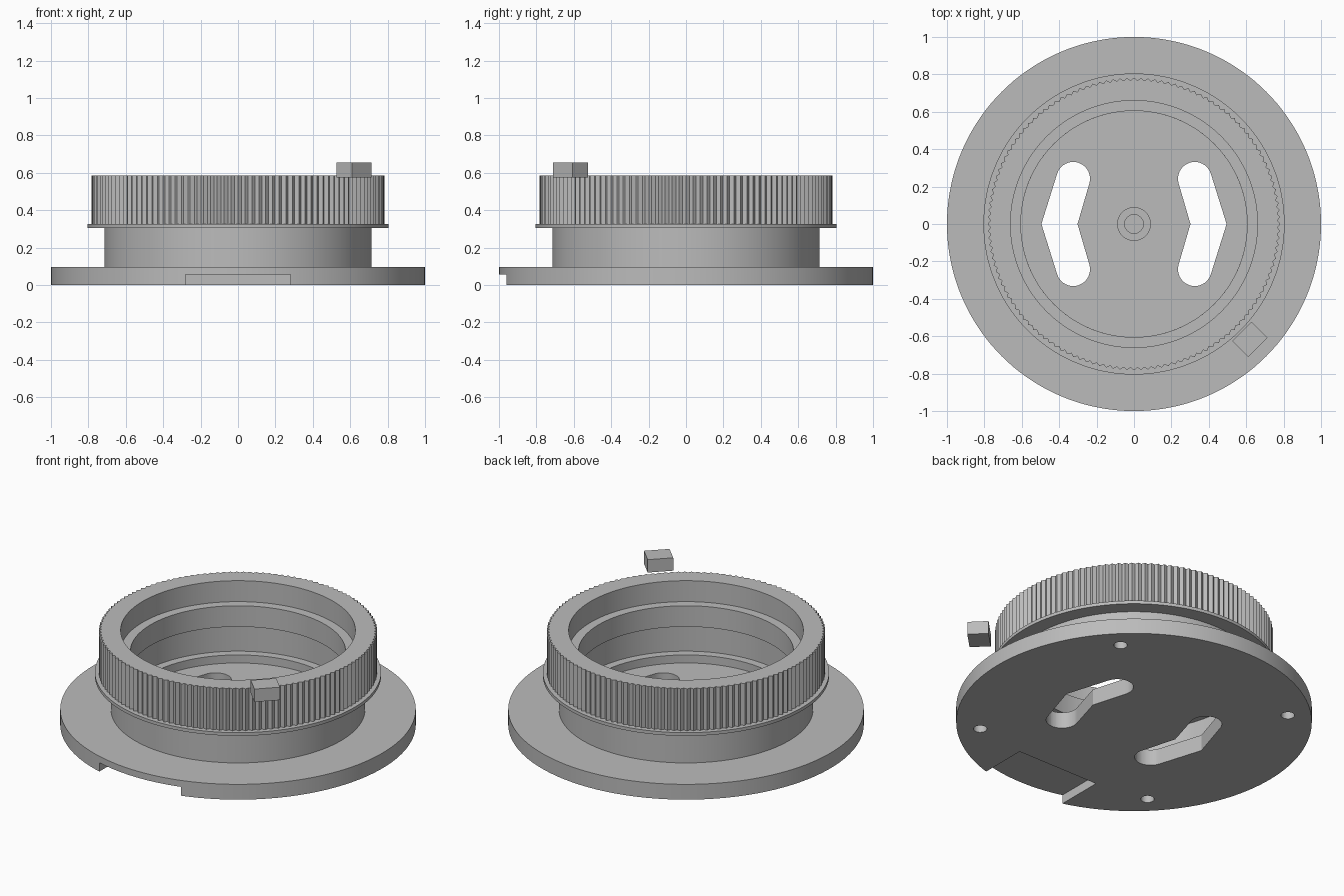
import bpy, bmesh, math
from mathutils import Vector

if "Cube" in bpy.data.objects:
    bpy.data.objects.remove(bpy.data.objects["Cube"], do_unlink=True)

TAU = 2 * math.pi
grey = bpy.data.materials.new("plain grey")
grey.use_nodes = True
colour = (0.5, 0.5, 0.5, 1)
grey.diffuse_color = colour
grey.node_tree.nodes["Principled BSDF"].inputs["Base Color"].default_value = colour


def finish(name, bm, helper=False):
    bmesh.ops.recalc_face_normals(bm, faces=bm.faces)
    mesh = bpy.data.meshes.new(name)
    bm.to_mesh(mesh)
    bm.free()
    mesh.materials.append(grey)
    obj = bpy.data.objects.new(name, mesh)
    bpy.context.collection.objects.link(obj)
    obj.hide_render = helper
    return obj


def lathe(name, profile, steps, closed, tooth=None):
    """Spin (radius, height) points; tooth marks points whose radius drops on odd steps."""
    bm = bmesh.new()
    rows = []
    for i, (r, z) in enumerate(profile):
        if r == 0:
            rows.append([bm.verts.new((0, 0, z))] * steps)
            continue
        row = []
        for s in range(steps):
            rad = r - 0.014 * (s % 2) if tooth and i in tooth else r
            a = TAU * s / steps
            row.append(bm.verts.new((rad * math.cos(a), rad * math.sin(a), z)))
        rows.append(row)
    pairs = list(zip(rows, rows[1:])) + ([(rows[-1], rows[0])] if closed else [])
    for a, b in pairs:
        for s in range(steps):
            t = (s + 1) % steps
            quad = list(dict.fromkeys((a[s], a[t], b[t], b[s])))
            bm.faces.new(quad)
    return finish(name, bm)


def prism(name, outline, z0, z1, helper=False):
    bm = bmesh.new()
    face = bm.faces.new([bm.verts.new((x, y, z0)) for x, y in outline])
    top = bmesh.ops.extrude_face_region(bm, geom=[face])
    verts = [v for v in top["geom"] if isinstance(v, bmesh.types.BMVert)]
    bmesh.ops.translate(bm, verts=verts, vec=(0, 0, z1 - z0))
    return finish(name, bm, helper)


def circle(x, y, r, n=32):
    return [(x + r * math.cos(TAU * i / n), y + r * math.sin(TAU * i / n)) for i in range(n)]


def slot_outline(side):
    """Bent slot with round ends, its elbow pointing outwards."""
    end, r, tilt = Vector((0.325, 0.242)), 0.09, math.atan2(0.08, 0.242)
    arc = [-tilt * -1 + math.pi * i / 16 for i in range(17)]
    upper = [(end.x + r * math.cos(a), end.y + r * math.sin(a)) for a in arc]
    lower = [(x, -y) for x, y in reversed(upper)]
    pts = [(0.495, 0)] + upper + [(0.302, 0)] + lower
    return [(side * x, y) for x, y in pts]


# Base: flange plate, cup wall with an inner ledge, and a low centre boss
base = lathe("base_cup", [
    (0, 0), (1, 0), (1, 0.095), (0.715, 0.095), (0.715, 0.31), (0.655, 0.31),
    (0.655, 0.15), (0.605, 0.15), (0.605, 0.1), (0.09, 0.1), (0.09, 0.14),
    (0.05, 0.14), (0.05, 0.1), (0, 0.1)], 144, False)

# Cutters: two through slots, four blind screw holes, one front notch
cutters = [prism("slot_cutter", slot_outline(s), -0.1, 0.2, True) for s in (-1, 1)]
for sx in (-1, 1):
    for sy in (-1, 1):
        cutters.append(prism("hole_cutter", circle(sx * 0.614, sy * 0.614, 0.038), -0.1, 0.06, True))
cutters.append(prism("notch_cutter", [(-0.28, -1.1), (0.28, -1.1), (0.28, -0.667), (-0.28, -0.667)],
                     -0.1, 0.055, True))
for cutter in cutters:
    cut = base.modifiers.new("cut", "BOOLEAN")
    cut.operation = "DIFFERENCE"
    cut.solver = "EXACT"
    cut.object = cutter

# Bake the cuts, then drop the cutters
graph = bpy.context.evaluated_depsgraph_get()
baked = bpy.data.meshes.new_from_object(base.evaluated_get(graph))
base.modifiers.clear()
base.data = baked
for cutter in cutters:
    bpy.data.objects.remove(cutter, do_unlink=True)

# Knurled ring: lower lip, toothed grip and stepped bore
ring = lathe("knurled_ring", [
    (0.655, 0.305), (0.805, 0.305), (0.805, 0.325), (0.782, 0.325), (0.782, 0.585),
    (0.66, 0.585), (0.66, 0.455), (0.605, 0.455), (0.605, 0.325), (0.655, 0.325)],
    264, True, tooth=(3, 4))

# Index block: small floating marker turned to face outwards
c = Vector((0.62, -0.617))
out = Vector((1, -1)).normalized()
side = Vector((1, 1)).normalized()
corners = [c + out * (0.06 * i) + side * (0.073 * j) for i, j in ((-1, -1), (1, -1), (1, 1), (-1, 1))]
prism("index_block", [tuple(p) for p in corners], 0.575, 0.655)

# Smooth the round walls but keep edges and grip teeth crisp
bpy.ops.object.select_all(action="DESELECT")
for obj in (base, ring):
    obj.select_set(True)
bpy.context.view_layer.objects.active = base
bpy.ops.object.shade_smooth_by_angle(angle=math.radians(25))
